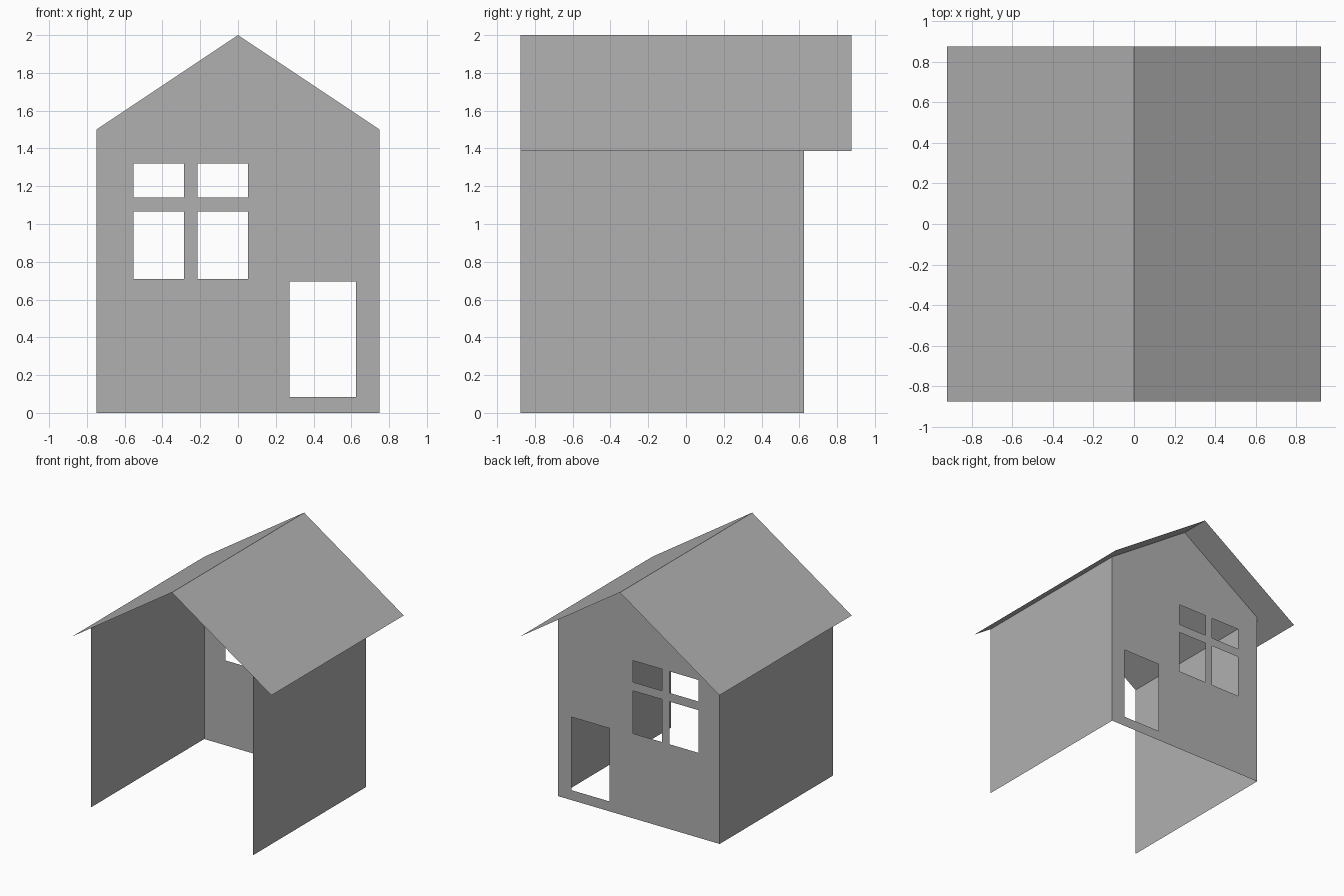
import bpy, bmesh

if "Cube" in bpy.data.objects:
    bpy.data.objects.remove(bpy.data.objects["Cube"])

HALF, EAVE, RIDGE = 0.75, 1.5, 2.0        # wall half width, wall height, ridge height
FRONT, BACK, ROOF_Y = -0.875, 0.625, 0.875
OVER_X = 0.922                            # roof edge half width
OVER_Z = RIDGE - OVER_X * (RIDGE - EAVE) / HALF

grey = bpy.data.materials.new("dark_grey")
grey.diffuse_color = (0.435, 0.435, 0.435, 1)
grey.use_nodes = True
grey.node_tree.nodes["Principled BSDF"].inputs["Base Color"].default_value = grey.diffuse_color


def finish(name, bm):
    mesh = bpy.data.meshes.new(name)
    bm.to_mesh(mesh)
    bm.free()
    mesh.materials.append(grey)
    obj = bpy.data.objects.new(name, mesh)
    bpy.context.collection.objects.link(obj)
    return obj


def sheet(name, profile, y0, y1):
    """Sweep an open (x, z) profile along y into thin sheets."""
    bm = bmesh.new()
    rows = [[bm.verts.new((x, y, z)) for y in (y0, y1)] for x, z in profile]
    for a, b in zip(rows, rows[1:]):
        bm.faces.new((a[0], a[1], b[1], b[0]))
    return finish(name, bm)


def rect(x0, x1, z0, z1):
    return [(x0, z0), (x1, z0), (x1, z1), (x0, z1)]


def panel(name, loops, y):
    """Flat upright panel: first loop is the outline, the rest are holes."""
    bm = bmesh.new()
    for loop in loops:
        vs = [bm.verts.new((x, y, z)) for x, z in loop]
        for a, b in zip(vs, vs[1:] + vs[:1]):
            bm.edges.new((a, b))
    bmesh.ops.triangle_fill(bm, use_beauty=True, edges=bm.edges[:], normal=(0, 1, 0))
    return finish(name, bm)


# Gabled wall with a four-pane window and a doorway
outline = [(-HALF, 0), (HALF, 0), (HALF, EAVE), (0, RIDGE), (-HALF, EAVE)]
panes = [rect(x0, x1, z0, z1)
         for x0, x1 in ((-0.552, -0.285), (-0.215, 0.053))
         for z0, z1 in ((0.71, 1.067), (1.14, 1.32))]
door = rect(0.272, 0.625, 0.083, 0.695)
panel("gable_wall", [outline] + panes + [door], BACK)

# Side walls
sheet("left_wall", [(-HALF, 0), (-HALF, EAVE)], FRONT, BACK)
sheet("right_wall", [(HALF, EAVE), (HALF, 0)], FRONT, BACK)

# Pitched roof overhanging the walls
sheet("roof", [(-OVER_X, OVER_Z), (0, RIDGE), (OVER_X, OVER_Z)], -ROOF_Y, ROOF_Y)
